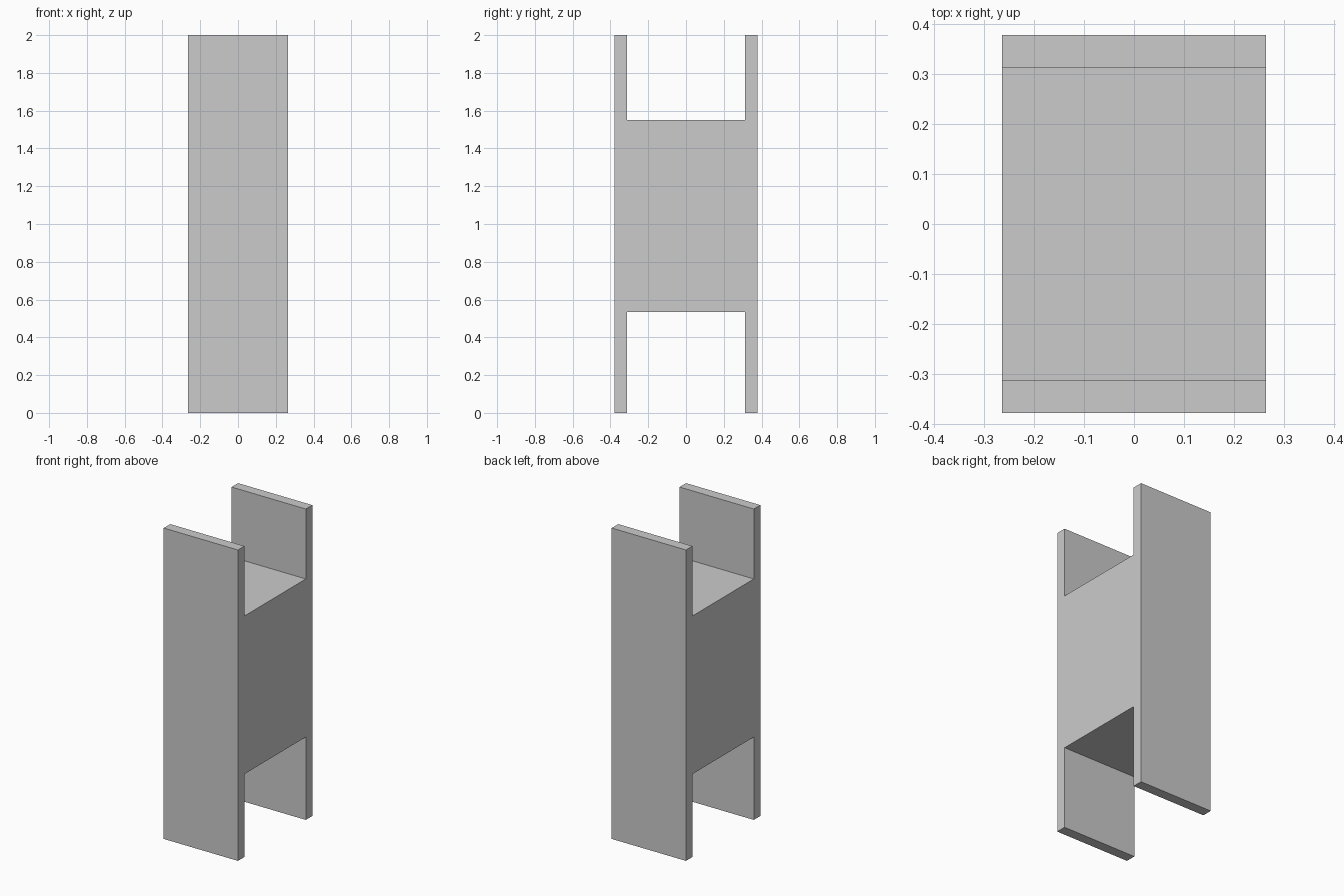
import bpy
import bmesh

cube = bpy.data.objects.get("Cube")
if cube:
    bpy.data.objects.remove(cube, do_unlink=True)

# Plain grey finish
grey = bpy.data.materials.new("plain_grey")
grey.use_nodes = True
colour = (0.6, 0.6, 0.6, 1)
grey.diffuse_color = colour
grey.node_tree.nodes["Principled BSDF"].inputs["Base Color"].default_value = colour

HALF_WIDTH = 0.264
OUTER, INNER = 0.378, 0.312      # outer and inner plate faces in y
WEB_LOW, WEB_HIGH, TOP = 0.533, 1.55, 2.0

# H-shaped section: one side is drawn, the other is its mirror
side = [(INNER, WEB_LOW), (INNER, 0), (OUTER, 0),
        (OUTER, TOP), (INNER, TOP), (INNER, WEB_HIGH)]
profile = side + [(-y, z) for y, z in reversed(side)]

# Extrude the section across the width
bm = bmesh.new()
section = bm.faces.new([bm.verts.new((-HALF_WIDTH, y, z)) for y, z in profile])
extruded = bmesh.ops.extrude_face_region(bm, geom=[section], use_keep_orig=True)
moved = [v for v in extruded["geom"] if isinstance(v, bmesh.types.BMVert)]
bmesh.ops.translate(bm, verts=moved, vec=(2 * HALF_WIDTH, 0, 0))
bmesh.ops.recalc_face_normals(bm, faces=bm.faces)

mesh = bpy.data.meshes.new("h_section_block")
bm.to_mesh(mesh)
bm.free()
mesh.materials.append(grey)
block = bpy.data.objects.new("h_section_block", mesh)
bpy.context.collection.objects.link(block)
